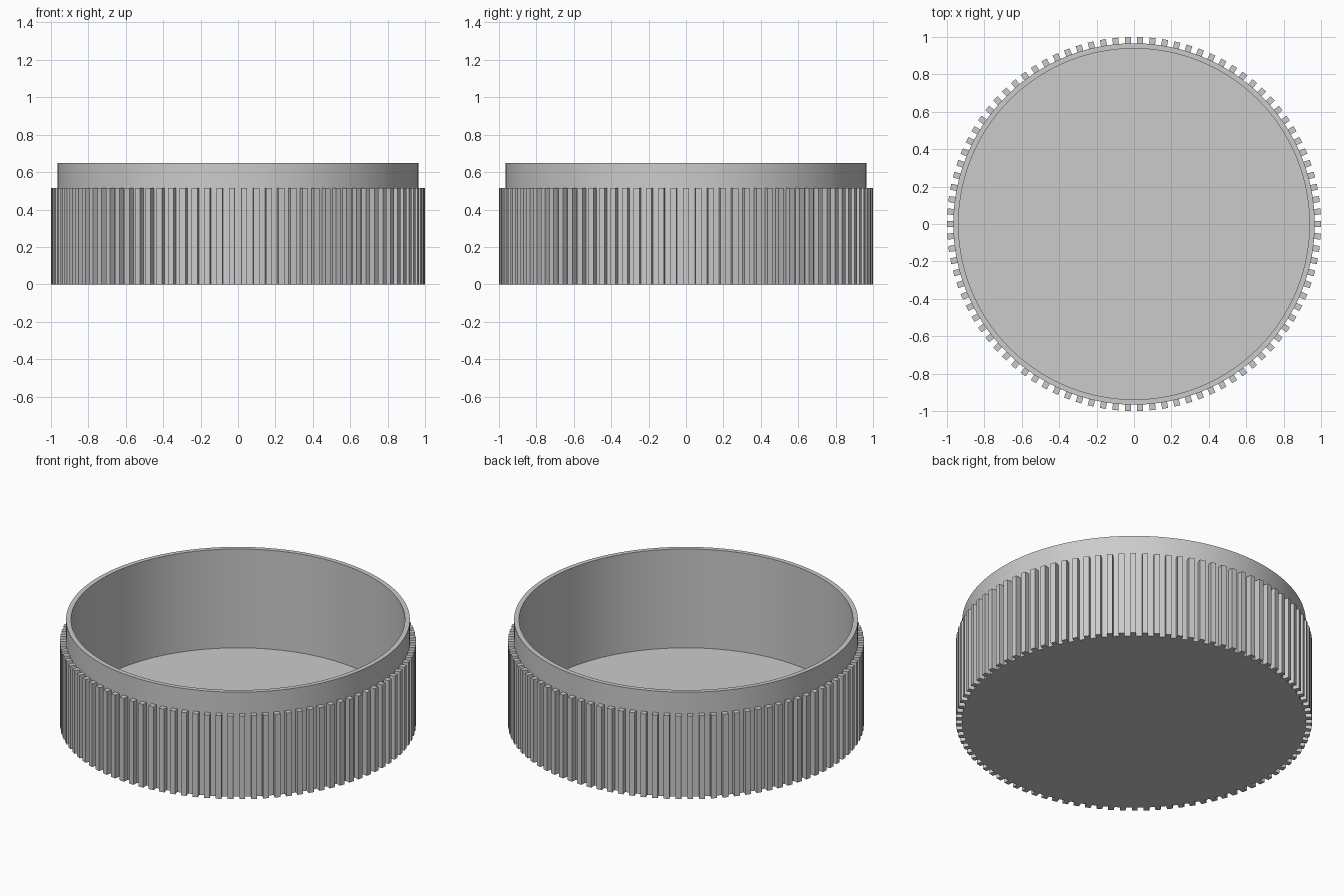
import bpy, bmesh, math
from mathutils import Matrix, Vector

if "Cube" in bpy.data.objects:
    bpy.data.objects.remove(bpy.data.objects["Cube"])

R_OUT, R_IN, HEIGHT, FLOOR = 0.966, 0.938, 0.648, 0.035
RIB_R, RIB_H, RIB_W, RIBS = 1.0, 0.516, 0.032, 94
SEGMENTS = 188

grey = bpy.data.materials.new("plain grey")
grey.diffuse_color = (0.6, 0.6, 0.6, 1)
grey.use_nodes = True
grey.node_tree.nodes["Principled BSDF"].inputs["Base Color"].default_value = grey.diffuse_color


def make_object(name, bm):
    bmesh.ops.recalc_face_normals(bm, faces=bm.faces)
    mesh = bpy.data.meshes.new(name)
    bm.to_mesh(mesh)
    bm.free()
    mesh.materials.append(grey)
    obj = bpy.data.objects.new(name, mesh)
    bpy.context.collection.objects.link(obj)
    return obj


# Cup: wall profile turned around z, closed by an underside and an inner floor
bm = bmesh.new()
profile = [(R_OUT, 0), (R_OUT, HEIGHT), (R_IN, HEIGHT), (R_IN, FLOOR)]
rings = [[bm.verts.new((r * math.cos(a), r * math.sin(a), z))
          for a in (2 * math.pi * i / SEGMENTS for i in range(SEGMENTS))]
         for r, z in profile]
for low, high in zip(rings, rings[1:]):
    for i in range(SEGMENTS):
        j = (i + 1) % SEGMENTS
        bm.faces.new((low[i], low[j], high[j], high[i]))
bm.faces.new(rings[0])
bm.faces.new(rings[-1])
cup = make_object("cup", bm)
bpy.context.view_layer.objects.active = cup
cup.select_set(True)
bpy.ops.object.shade_smooth_by_angle(angle=math.radians(30))

# Grip ribs: thin upright bars around the lower wall
bm = bmesh.new()
inner = R_OUT - 0.003
size = Matrix.Diagonal(Vector((RIB_R - inner, RIB_W, RIB_H, 1)))
place = Matrix.Translation(((RIB_R + inner) / 2, 0, RIB_H / 2))
for i in range(RIBS):
    turn = Matrix.Rotation(2 * math.pi * i / RIBS, 4, 'Z')
    bmesh.ops.create_cube(bm, size=1, matrix=turn @ place @ size)
make_object("grip_ribs", bm)
